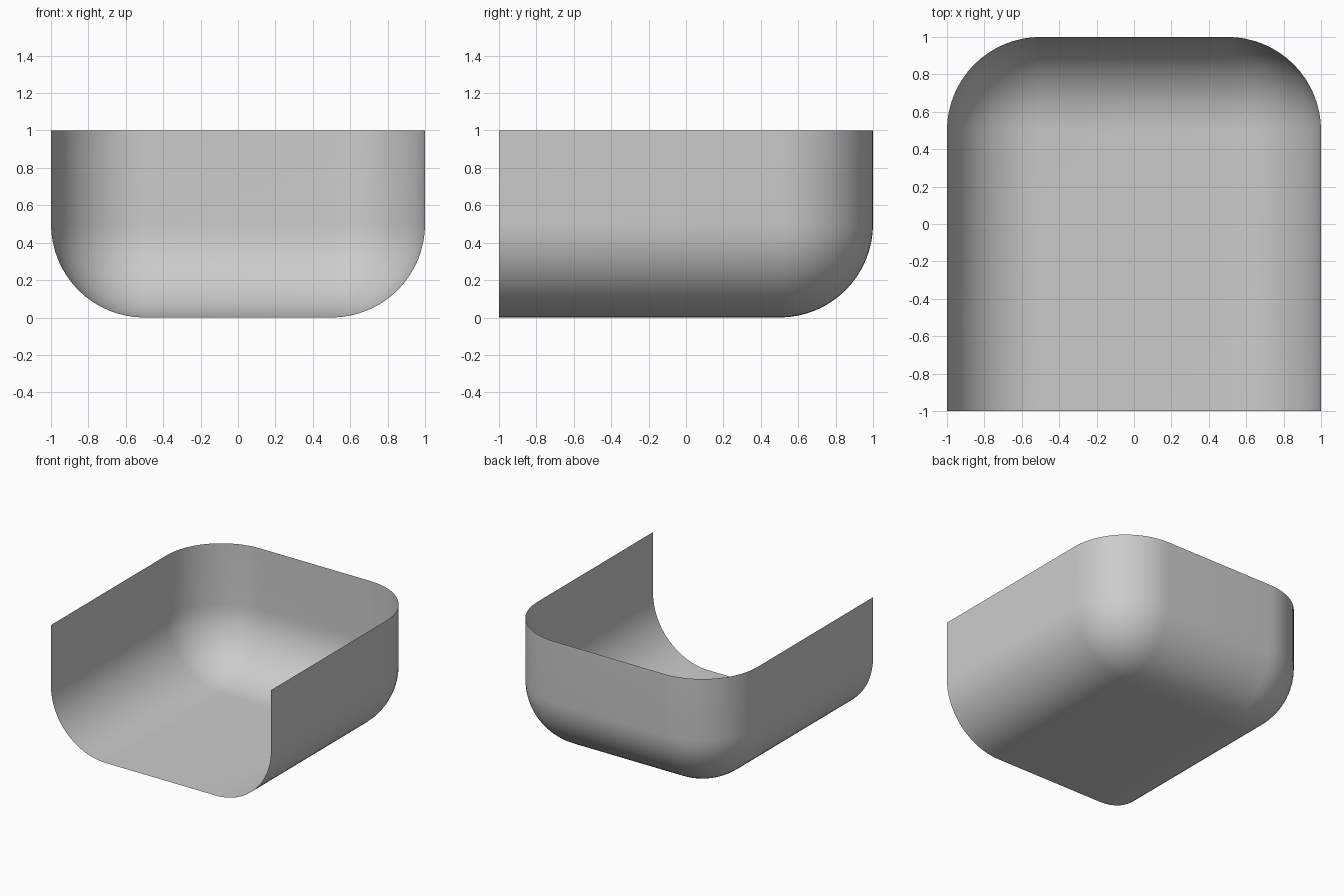
import bpy, bmesh
from mathutils import Matrix

if "Cube" in bpy.data.objects:
    bpy.data.objects.remove(bpy.data.objects["Cube"])

# Solid block spanning x, y -1..1 and z 0..1
bm = bmesh.new()
bmesh.ops.create_cube(bm, size=2, matrix=Matrix.Translation((0, 0, 0.5)) @ Matrix.Diagonal((1, 1, 0.5, 1)))
bm.normal_update()


def is_open(face):
    """Top and front faces are left open."""
    return face.normal.z > 0.99 or face.normal.y < -0.99


# Round every edge that does not touch an open side
edges = [e for e in bm.edges if not any(is_open(f) for f in e.link_faces)]
bmesh.ops.bevel(bm, geom=edges, offset=0.5, offset_type='OFFSET', segments=16,
                profile=0.5, affect='EDGES', clamp_overlap=False)

# Remove the open sides to leave a thin shell
bm.normal_update()
bmesh.ops.delete(bm, geom=[f for f in bm.faces if is_open(f) and
                           (f.calc_center_median().z > 0.99 or f.calc_center_median().y < -0.99)],
                 context='FACES')
for f in bm.faces:
    f.smooth = True

mesh = bpy.data.meshes.new("rounded_open_shell")
bm.to_mesh(mesh)
bm.free()
shell = bpy.data.objects.new("rounded_open_shell", mesh)
bpy.context.collection.objects.link(shell)
